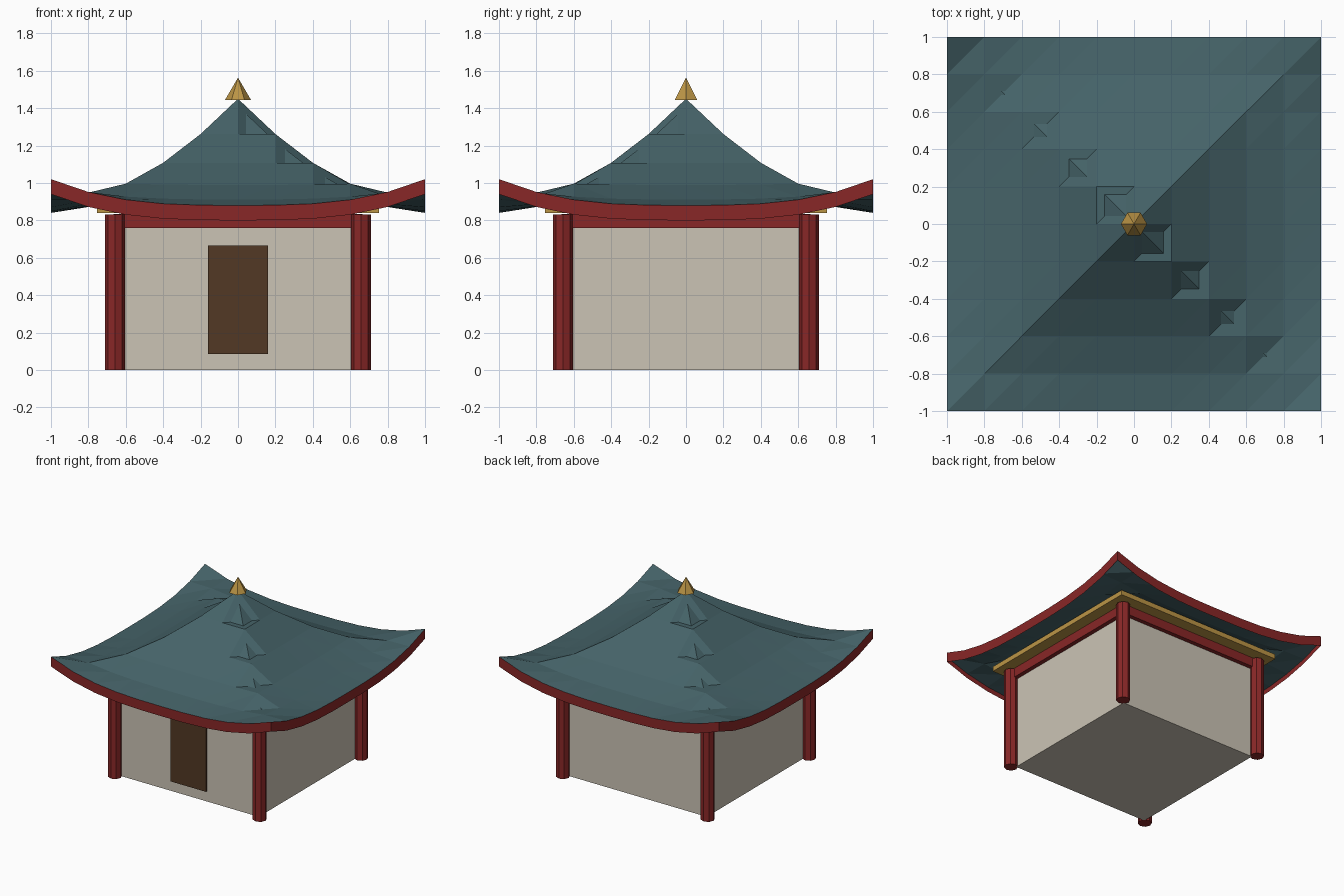
import bpy, bmesh, math

if "Cube" in bpy.data.objects:
    bpy.data.objects.remove(bpy.data.objects["Cube"])

def material(name, rgb):
    m = bpy.data.materials.new(name)
    m.diffuse_color = (*rgb, 1)
    m.use_nodes = True
    m.node_tree.nodes["Principled BSDF"].inputs["Base Color"].default_value = m.diffuse_color
    return m

TEAL = material("teal_tile", (0.06, 0.125, 0.14))
RED = material("red_lacquer", (0.25, 0.02, 0.02))
CREAM = material("plaster", (0.60, 0.55, 0.46))
BROWN = material("dark_wood", (0.085, 0.04, 0.018))
GOLD = material("gold", (0.50, 0.30, 0.06))

def box(name, lo, hi, mat):
    bpy.ops.mesh.primitive_cube_add(size=1, location=[(a + b) / 2 for a, b in zip(lo, hi)])
    o = bpy.context.object
    o.name = name
    o.scale = [b - a for a, b in zip(lo, hi)]
    o.data.materials.append(mat)
    return o

def mesh_object(name, bm, mat):
    me = bpy.data.meshes.new(name)
    bm.to_mesh(me)
    bm.free()
    me.materials.append(mat)
    o = bpy.data.objects.new(name, me)
    bpy.context.collection.objects.link(o)
    return o

# Roof height: concave pyramid with upswept corners
def roof_z(x, y):
    r = max(abs(x), abs(y))
    return 0.88 + 0.57 * (1 - r) ** 1.8 + 0.14 * abs(x * y) ** 3

N = 10
T = [-1 + 2 * i / N for i in range(N + 1)]

# Roof shell: upper and lower skins, split along opposite diagonals
bm = bmesh.new()
for drop, upper in ((0, True), (0.04, False)):
    v = [[bm.verts.new((x, y, roof_z(x, y) - drop)) for y in T] for x in T]
    for i in range(N):
        for j in range(N):
            a, b, c, d = v[i][j], v[i + 1][j], v[i + 1][j + 1], v[i][j + 1]
            tris = ((a, b, c), (a, c, d)) if upper else ((a, d, b), (b, d, c))
            for t in tris:
                bm.faces.new(t)
mesh_object("roof", bm, TEAL)

# Red fascia band around the eaves
bm = bmesh.new()
for k in range(4):
    c, s = round(math.cos(k * math.pi / 2)), round(math.sin(k * math.pi / 2))
    cols = []
    for t in T:
        x, y, z = t * c + s, t * s - c, roof_z(t, 1)
        cols.append((bm.verts.new((x, y, z - 0.08)), bm.verts.new((x, y, z))))
    for p, q in zip(cols, cols[1:]):
        bm.faces.new((p[0], q[0], q[1], p[1]))
bmesh.ops.remove_doubles(bm, verts=bm.verts, dist=1e-4)
mesh_object("eave_fascia", bm, RED)

# Walls, door and gold plate under the eaves
box("walls", (-0.63, -0.63, 0), (0.63, 0.63, 0.83), CREAM)
box("door", (-0.16, -0.645, 0.085), (0.16, -0.62, 0.665), BROWN)
box("eave_plate", (-0.755, -0.755, 0.84), (0.755, 0.755, 0.88), GOLD)

# Corner columns and lintel beams
for sx in (-1, 1):
    for sy in (-1, 1):
        bpy.ops.mesh.primitive_cylinder_add(vertices=8, radius=0.053, depth=0.83,
                                            location=(sx * 0.658, sy * 0.658, 0.415))
        o = bpy.context.object
        o.name = "column"
        o.data.materials.append(RED)
for s in (-1, 1):
    a, b = sorted((s * 0.62, s * 0.665))
    box("lintel_x", (-0.66, a, 0.76), (0.66, b, 0.835), RED)
    box("lintel_y", (a, -0.66, 0.76), (b, 0.66, 0.835), RED)

# Hexagonal finial
bpy.ops.mesh.primitive_cone_add(vertices=6, radius1=0.07, radius2=0, depth=0.12,
                                location=(0, 0, 1.503), rotation=(0, 0, math.pi / 6))
bpy.context.object.name = "finial"
bpy.context.object.data.materials.append(GOLD)
